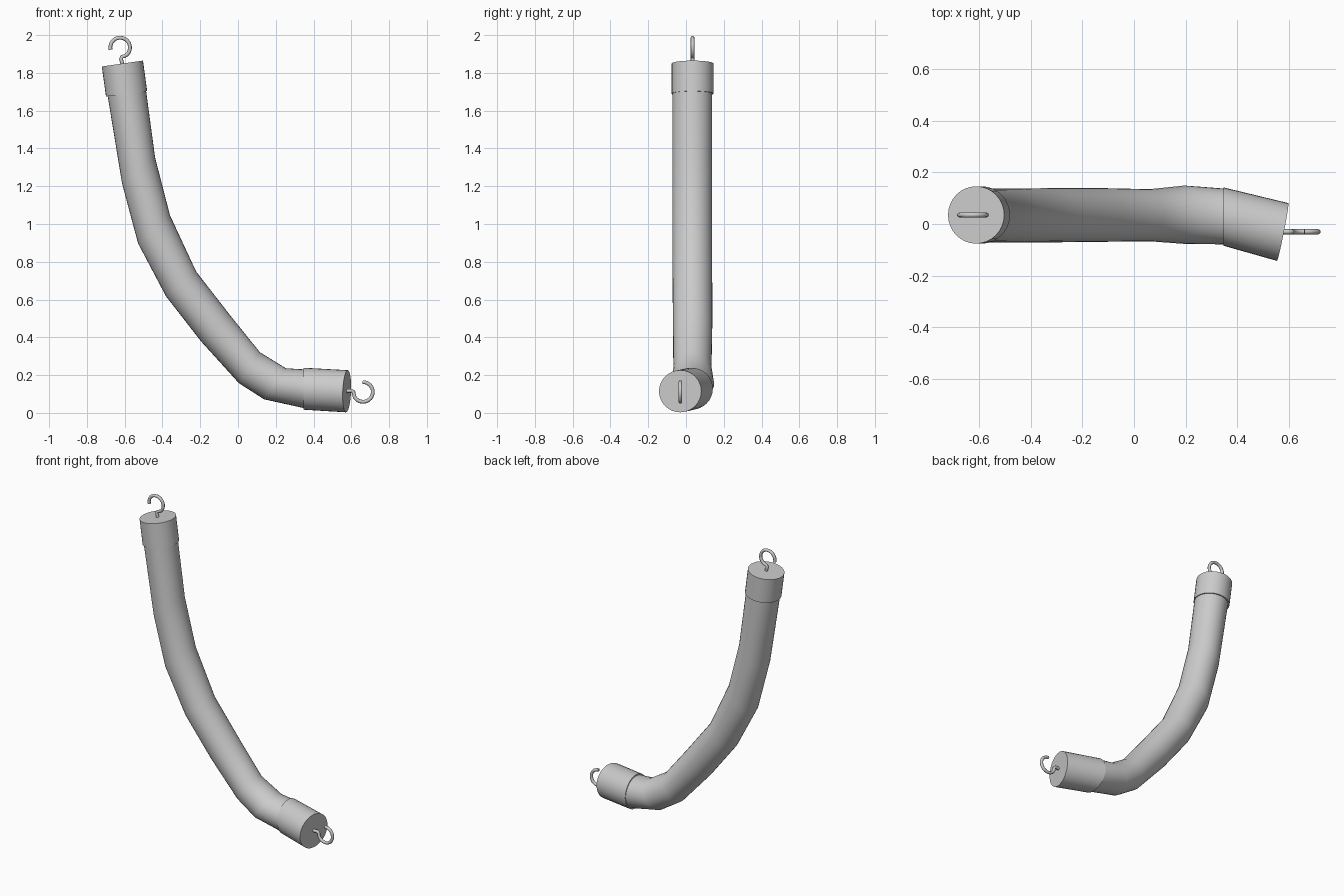
import bpy, bmesh
from math import sin, cos, pi, radians
from mathutils import Vector

if "Cube" in bpy.data.objects:
    bpy.data.objects.remove(bpy.data.objects["Cube"])

SIDES = 32


def loft(name, rings):
    """Closed round tube through rings: (x1, z1, x2, z2, y, y_radius, x_skew)."""
    bm = bmesh.new()
    loops = []
    for x1, z1, x2, z2, y, ry, skew in rings:
        a, b = Vector((x1, y, z1)), Vector((x2, y, z2))
        centre, u, v = (a + b) / 2, (b - a) / 2, Vector((skew, ry, 0))
        loops.append([bm.verts.new(centre + u * cos(2 * pi * i / SIDES) + v * sin(2 * pi * i / SIDES))
                      for i in range(SIDES)])
    for lo, hi in zip(loops, loops[1:]):
        for i in range(SIDES):
            j = (i + 1) % SIDES
            bm.faces.new((lo[i], lo[j], hi[j], hi[i]))
    bm.faces.new(loops[0])
    bm.faces.new(loops[-1])
    bmesh.ops.recalc_face_normals(bm, faces=bm.faces[:])
    mesh = bpy.data.meshes.new(name)
    bm.to_mesh(mesh)
    bm.free()
    obj = bpy.data.objects.new(name, mesh)
    bpy.context.collection.objects.link(obj)
    bpy.ops.object.select_all(action='DESELECT')
    obj.select_set(True)
    bpy.context.view_layer.objects.active = obj
    bpy.ops.object.shade_smooth_by_angle(angle=radians(40))
    return obj


def hook(name, base, axis, side):
    """Open wire hook standing on base along axis, bulging toward side."""
    base, axis, side = Vector(base), Vector(axis).normalized(), Vector(side).normalized()
    pts = [(0, -0.015), (-0.002, 0.012), (-0.004, 0.024), (0.002, 0.035), (0.016, 0.037)]
    for i in range(19):
        t = radians(-55 + i * 240 / 18)
        pts.append((0.052 * cos(t), 0.085 + 0.052 * sin(t)))
    curve = bpy.data.curves.new(name, 'CURVE')
    curve.dimensions = '3D'
    curve.bevel_depth = 0.01
    curve.bevel_resolution = 2
    curve.use_fill_caps = True
    spline = curve.splines.new('POLY')
    spline.points.add(len(pts) - 1)
    for p, (s, a) in zip(spline.points, pts):
        p.co = (*(base + side * s + axis * a), 1)
    obj = bpy.data.objects.new(name, curve)
    bpy.context.collection.objects.link(obj)
    return obj


# Curved tube body
loft("tube_body", [
    (-0.692, 1.69, -0.488, 1.716, 0.033, 0.105, 0),
    (-0.614, 1.215, -0.439, 1.352, 0.033, 0.105, 0),
    (-0.529, 0.897, -0.360, 1.046, 0.033, 0.105, 0),
    (-0.381, 0.617, -0.222, 0.749, 0.034, 0.105, 0),
    (-0.196, 0.379, -0.042, 0.517, 0.035, 0.104, 0),
    (0.005, 0.157, 0.116, 0.321, 0.034, 0.101, 0),
    (0.138, 0.072, 0.254, 0.236, 0.036, 0.113, 0),
    (0.355, 0.024, 0.355, 0.230, 0.029, 0.108, 0),
])

# End caps
loft("upper_cap", [
    (-0.699, 1.675, -0.481, 1.704, 0.035, 0.111, 0),
    (-0.721, 1.834, -0.503, 1.865, 0.035, 0.111, 0),
])
loft("lower_cap", [
    (0.346, 0.017, 0.346, 0.239, 0.029, 0.113, 0),
    (0.572, 0.003, 0.581, 0.226, -0.031, 0.112, 0.022),
])

# Wire hooks on both ends
hook("upper_hook", (-0.612, 0.035, 1.85), (-0.14, 0, 0.99), (0.99, 0, 0.14))
hook("lower_hook", (0.577, -0.030, 0.115), (1, 0, -0.05), (-0.05, 0, -1))
